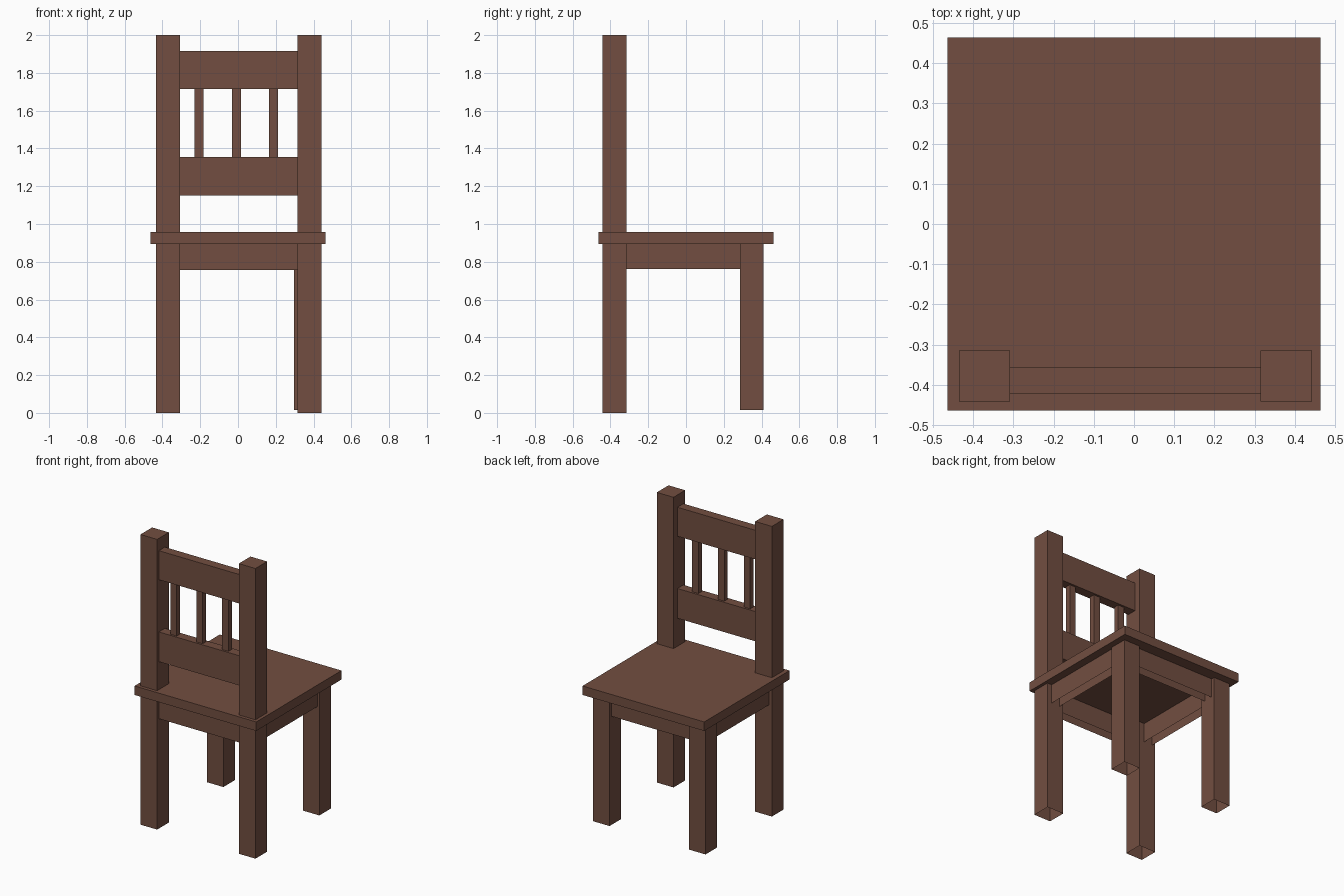
import bpy
import bmesh
from mathutils import Vector

if "Cube" in bpy.data.objects:
    bpy.data.objects.remove(bpy.data.objects["Cube"])

# Single brown wood colour
wood = bpy.data.materials.new("brown wood")
wood.diffuse_color = (0.168, 0.076, 0.052, 1.0)
wood.use_nodes = True
wood.node_tree.nodes["Principled BSDF"].inputs["Base Color"].default_value = wood.diffuse_color


def box(name, x, y, z, open_bottom=False):
    """Box from (min, max) ranges, optionally without its underside."""
    bm = bmesh.new()
    bmesh.ops.create_cube(bm, size=1)
    for v in bm.verts:
        v.co = Vector(r[0] if c < 0 else r[1] for c, r in zip(v.co, (x, y, z)))
    bm.normal_update()
    if open_bottom:
        under = [f for f in bm.faces if f.normal.z < -0.9]
        bmesh.ops.delete(bm, geom=under, context='FACES_ONLY')
    mesh = bpy.data.meshes.new(name)
    bm.to_mesh(mesh)
    bm.free()
    mesh.materials.append(wood)
    obj = bpy.data.objects.new(name, mesh)
    bpy.context.collection.objects.link(obj)
    return obj


# Seat board
box("seat", (-0.464, 0.464), (-0.464, 0.464), (0.895, 0.957))

# Tall back posts and short legs, hollow from below
for side, x in (("left", (-0.435, -0.308)), ("right", (0.315, 0.442))):
    box(side + "_back_post", x, (-0.441, -0.314), (0.0, 2.0), True)
for side, x in (("left", (-0.435, -0.311)), ("right", (0.297, 0.421))):
    box(side + "_leg", x, (0.285, 0.409), (0.015, 0.895), True)

# Backrest rails
for name, z in (("lower_back_rail", (1.15, 1.355)), ("upper_back_rail", (1.715, 1.915))):
    box(name, (-0.308, 0.315), (-0.422, -0.357), z)

# Backrest spindles
for i, x in enumerate((-0.206, -0.008, 0.189)):
    box(f"spindle_{i + 1}", (x - 0.024, x + 0.024), (-0.408, -0.371), (1.355, 1.715))

# Aprons under the seat
box("post_apron", (-0.308, 0.315), (-0.422, -0.357), (0.757, 0.895), True)
box("leg_apron", (-0.311, 0.297), (0.320, 0.385), (0.762, 0.895), True)
box("left_apron", (-0.412, -0.347), (-0.314, 0.285), (0.763, 0.895), True)
box("right_apron", (0.343, 0.408), (-0.314, 0.285), (0.763, 0.895), True)
